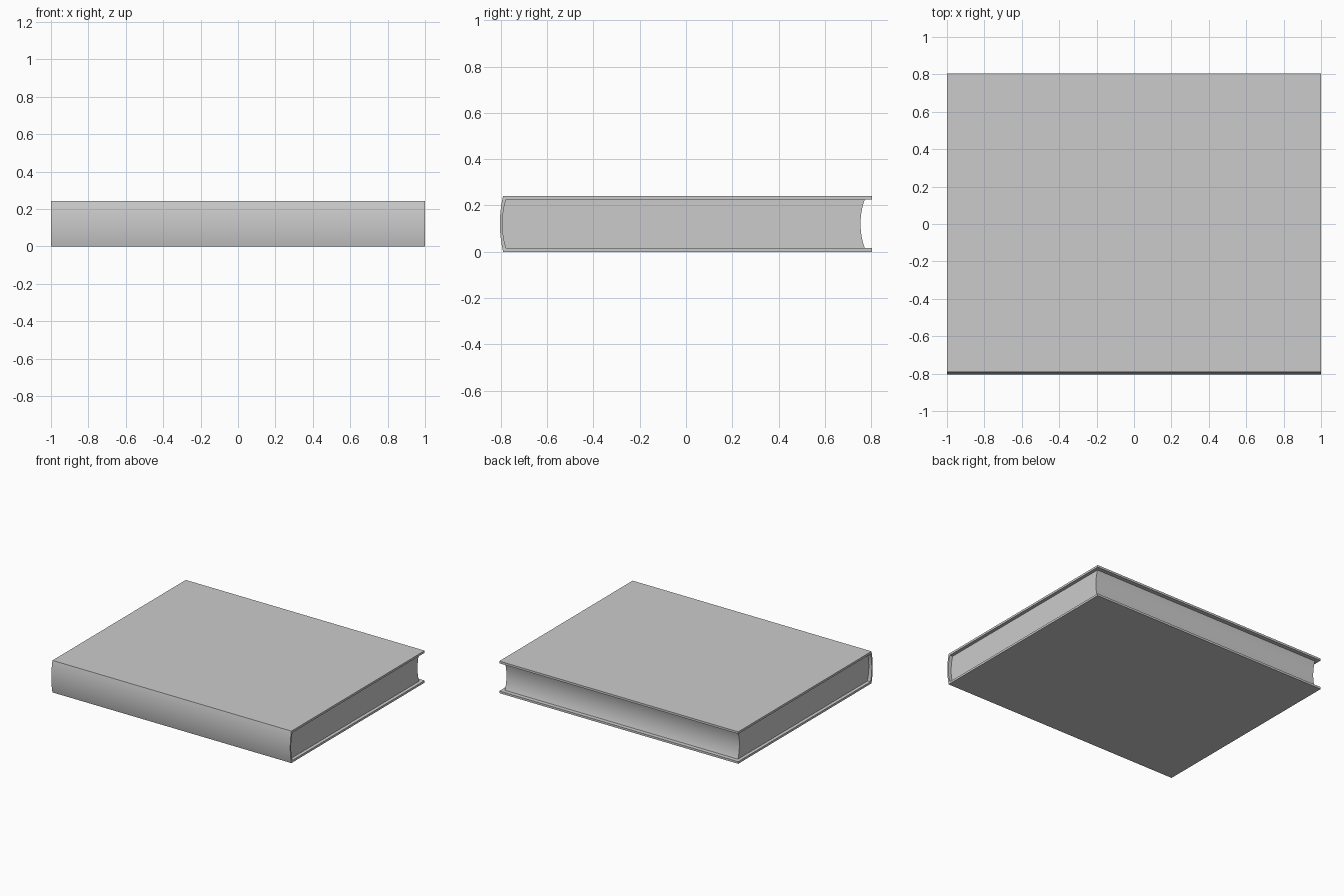
import bpy
import bmesh
import math

cube = bpy.data.objects.get("Cube")
if cube:
    bpy.data.objects.remove(cube, do_unlink=True)

HEIGHT = 0.242       # overall thickness of the book
BOARD = 0.016        # cover board thickness
BACK = 0.804         # fore-edge of the boards
SEGMENTS = 16

grey = bpy.data.materials.new("plain grey")
grey.use_nodes = True
colour = (0.6, 0.6, 0.6, 1)
grey.diffuse_color = colour
grey.node_tree.nodes["Principled BSDF"].inputs["Base Color"].default_value = colour


def bulge(y, depth, z0, z1):
    """Circular arc from (y, z0) to (y, z1), bulging towards -y by depth."""
    half = (z1 - z0) / 2
    radius = (half ** 2 + depth ** 2) / (2 * depth)
    sweep = math.asin(half / radius)
    points = []
    for i in range(SEGMENTS + 1):
        a = sweep * (2 * i / SEGMENTS - 1)
        points.append((y - depth + radius * (1 - math.cos(a)),
                       (z0 + z1) / 2 + radius * math.sin(a)))
    return points


def extrude_profile(name, profile, half_width):
    """Extrude a closed (y, z) profile along x, smooth on its curves."""
    bm = bmesh.new()
    face = bm.faces.new([bm.verts.new((-half_width, y, z)) for y, z in profile])
    result = bmesh.ops.extrude_face_region(bm, geom=[face], use_keep_orig=True)
    moved = [v for v in result["geom"] if isinstance(v, bmesh.types.BMVert)]
    bmesh.ops.translate(bm, verts=moved, vec=(2 * half_width, 0, 0))
    bmesh.ops.recalc_face_normals(bm, faces=bm.faces)
    mesh = bpy.data.meshes.new(name)
    bm.to_mesh(mesh)
    bm.free()
    mesh.materials.append(grey)
    mesh.shade_smooth()
    mesh.set_sharp_from_angle(angle=math.radians(30))
    obj = bpy.data.objects.new(name, mesh)
    bpy.context.collection.objects.link(obj)
    return obj


low, high = BOARD, HEIGHT - BOARD
inner_spine = bulge(-0.777, 0.016, low, high)

# Cover: two boards joined by a rounded spine
outer_spine = bulge(-0.79, 0.014, 0, HEIGHT)
cover = (outer_spine + [(BACK, HEIGHT), (BACK, high)]
         + inner_spine[::-1] + [(BACK, low), (BACK, 0)])
extrude_profile("cover", cover, 1.0)

# Page block: rounded at the spine, hollow at the fore-edge, set in at the ends
fore_edge = bulge(0.772, 0.018, low, high)
extrude_profile("page_block", inner_spine + fore_edge[::-1], 0.975)
